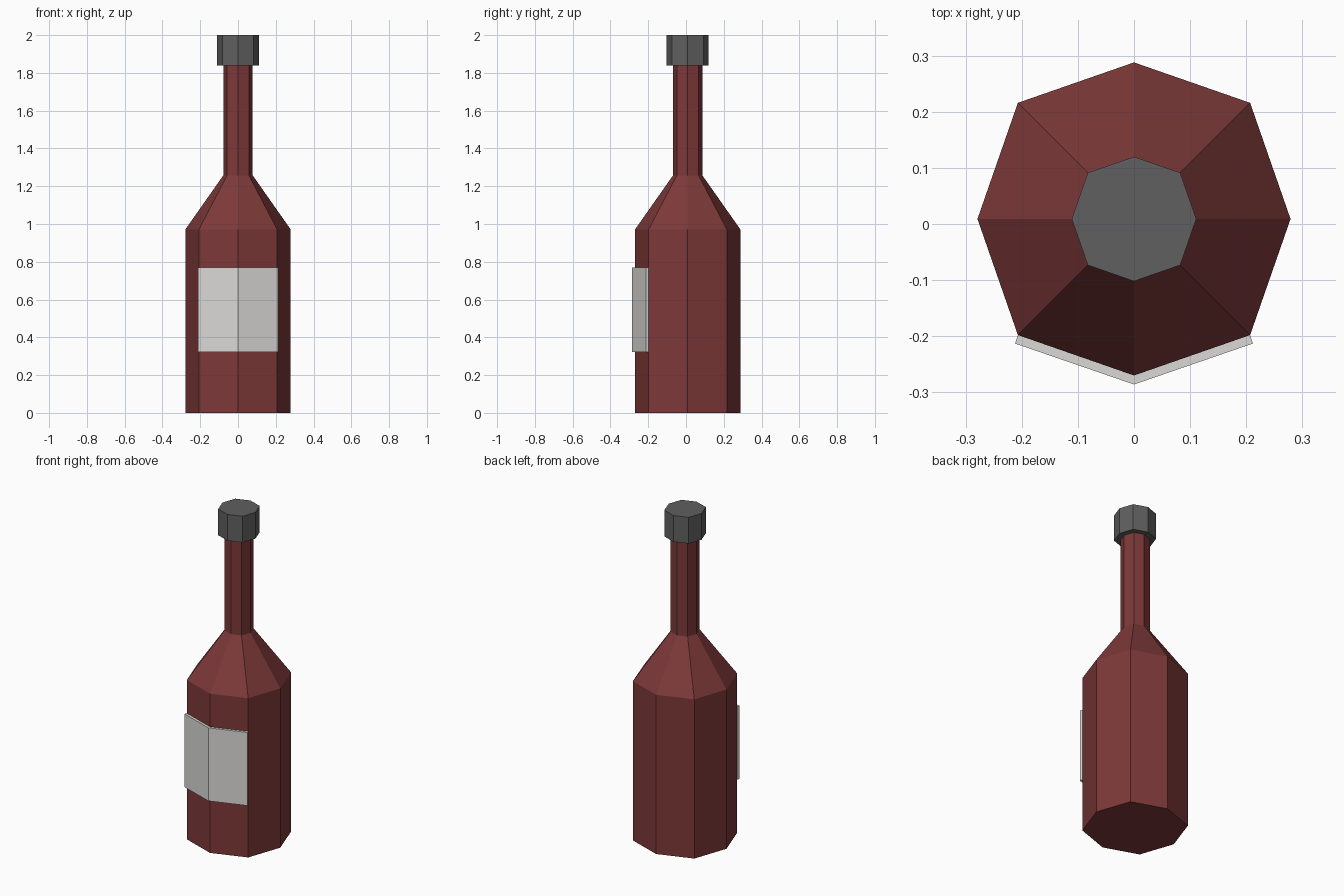
import bpy, bmesh, math

if "Cube" in bpy.data.objects:
    bpy.data.objects.remove(bpy.data.objects["Cube"])

CY = 0.009        # bottle axis sits slightly behind centre
DIAG = 1.049      # diagonal corners lie a touch further out


def material(name, rgb):
    m = bpy.data.materials.new(name)
    m.diffuse_color = (*rgb, 1)
    m.use_nodes = True
    m.node_tree.nodes["Principled BSDF"].inputs["Base Color"].default_value = m.diffuse_color
    return m


def finish(name, bm, mat):
    bmesh.ops.recalc_face_normals(bm, faces=bm.faces[:])
    me = bpy.data.meshes.new(name)
    bm.to_mesh(me)
    bm.free()
    me.materials.append(mat)
    ob = bpy.data.objects.new(name, me)
    bpy.context.collection.objects.link(ob)
    return ob


def corner(i, r):
    a = i * math.pi / 4
    r *= DIAG if i % 2 else 1
    return r * math.cos(a), CY + r * math.sin(a)


def eight_sided(name, profile, mat):
    """Closed octagonal solid from (radius, height) rings."""
    bm = bmesh.new()
    rings = [[bm.verts.new((*corner(i, r), z)) for i in range(8)] for r, z in profile]
    for lo, hi in zip(rings, rings[1:]):
        for i in range(8):
            j = (i + 1) % 8
            bm.faces.new((lo[i], lo[j], hi[j], hi[i]))
    bm.faces.new(rings[0][::-1])
    bm.faces.new(rings[-1])
    return finish(name, bm, mat)


glass = material("dark red glass", (0.205, 0.040, 0.040))
grey = material("cap grey", (0.115, 0.115, 0.115))
paper = material("label off white", (0.70, 0.69, 0.675))

# Bottle body, shoulder and neck
eight_sided("bottle", [(0.279, 0), (0.279, 0.971), (0.078, 1.257), (0.078, 1.845)], glass)

# Cap
eight_sided("cap", [(0.111, 1.84), (0.111, 2.0)], grey)

# Label plate wrapped round the two front faces
outline = [corner(i, 0.279) for i in (5, 6, 7)]
outline += [(0.212, -0.213), (0, -0.286), (-0.212, -0.213)]
bm = bmesh.new()
low = [bm.verts.new((x, y, 0.323)) for x, y in outline]
high = [bm.verts.new((x, y, 0.769)) for x, y in outline]
for i in range(6):
    j = (i + 1) % 6
    bm.faces.new((low[i], low[j], high[j], high[i]))
for ring in (low, high):
    bm.faces.new((ring[0], ring[1], ring[4], ring[5]))
    bm.faces.new((ring[1], ring[2], ring[3], ring[4]))
finish("label", bm, paper)
